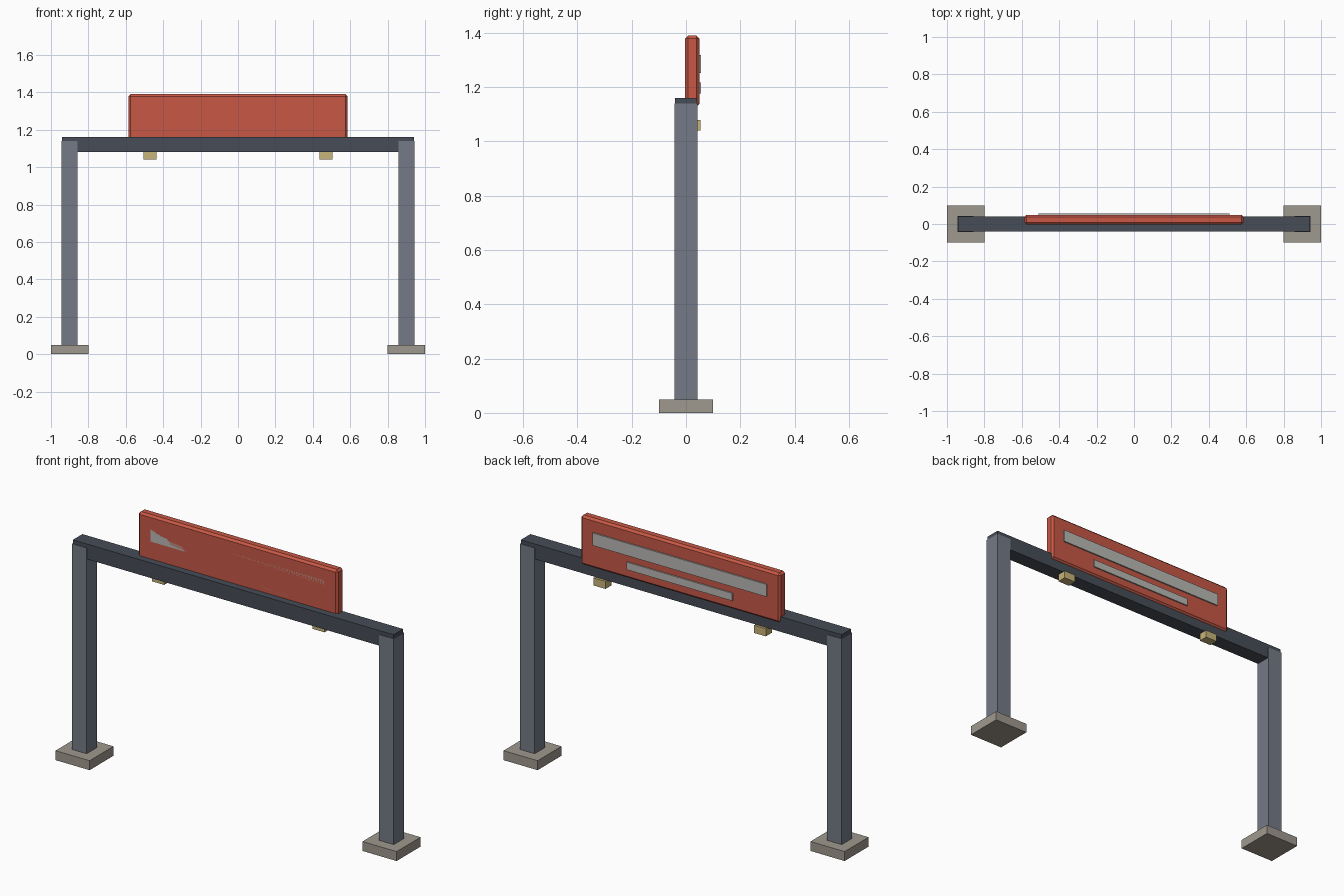
import bpy, bmesh

if "Cube" in bpy.data.objects:
    bpy.data.objects.remove(bpy.data.objects["Cube"])


def material(name, rgb):
    m = bpy.data.materials.new(name)
    m.diffuse_color = (*rgb, 1)
    m.use_nodes = True
    m.node_tree.nodes["Principled BSDF"].inputs["Base Color"].default_value = m.diffuse_color
    return m


concrete = material("concrete", (0.347, 0.319, 0.271))
post_grey = material("post_grey", (0.174, 0.195, 0.238))
beam_grey = material("beam_dark_grey", (0.063, 0.074, 0.095))
sign_red = material("sign_red", (0.578, 0.098, 0.061))
plate_grey = material("plate_light_grey", (0.49, 0.485, 0.46))
lamp_tan = material("lamp_tan", (0.578, 0.456, 0.188))


def box(name, x, y, z, mat, bevel=0.0):
    """Box from (min, max) ranges, optionally chamfered."""
    bm = bmesh.new()
    bmesh.ops.create_cube(bm, size=1)
    for v in bm.verts:
        v.co = [r[0] if c < 0 else r[1] for c, r in zip(v.co, (x, y, z))]
    if bevel:
        bmesh.ops.bevel(bm, geom=bm.edges[:], offset=bevel, segments=1,
                        affect='EDGES', profile=0.5)
    mesh = bpy.data.meshes.new(name)
    bm.to_mesh(mesh)
    bm.free()
    mesh.materials.append(mat)
    ob = bpy.data.objects.new(name, mesh)
    bpy.context.collection.objects.link(ob)
    return ob


def around(c, half):
    return (c - half, c + half)


# Feet, posts and lamps on both sides
for side, s in (("left", -1), ("right", 1)):
    box(f"{side}_foot", around(0.9 * s, 0.1), (-0.1, 0.1), (0, 0.05), concrete)
    box(f"{side}_post", around(0.9 * s, 0.043), (-0.043, 0.043), (0.05, 1.14), post_grey)
    box(f"{side}_lamp", around(0.47 * s, 0.035), (0.003, 0.053), (1.04, 1.08), lamp_tan)

# Crossbeam
box("crossbeam", (-0.94, 0.94), (-0.04, 0.04), (1.08, 1.16), beam_grey)

# Sign board with chamfered edges
FRONT, BACK = -0.003, 0.049
box("sign_board", (-0.585, 0.585), (FRONT, BACK), (1.128, 1.39), sign_red, 0.011)

# Blank plates set through the board: flush in front, proud behind
box("upper_plate", (-0.51, 0.51), (FRONT, BACK + 0.007), (1.252, 1.318), plate_grey)
box("lower_plate", (-0.31, 0.31), (FRONT, BACK + 0.007), (1.177, 1.217), plate_grey)
